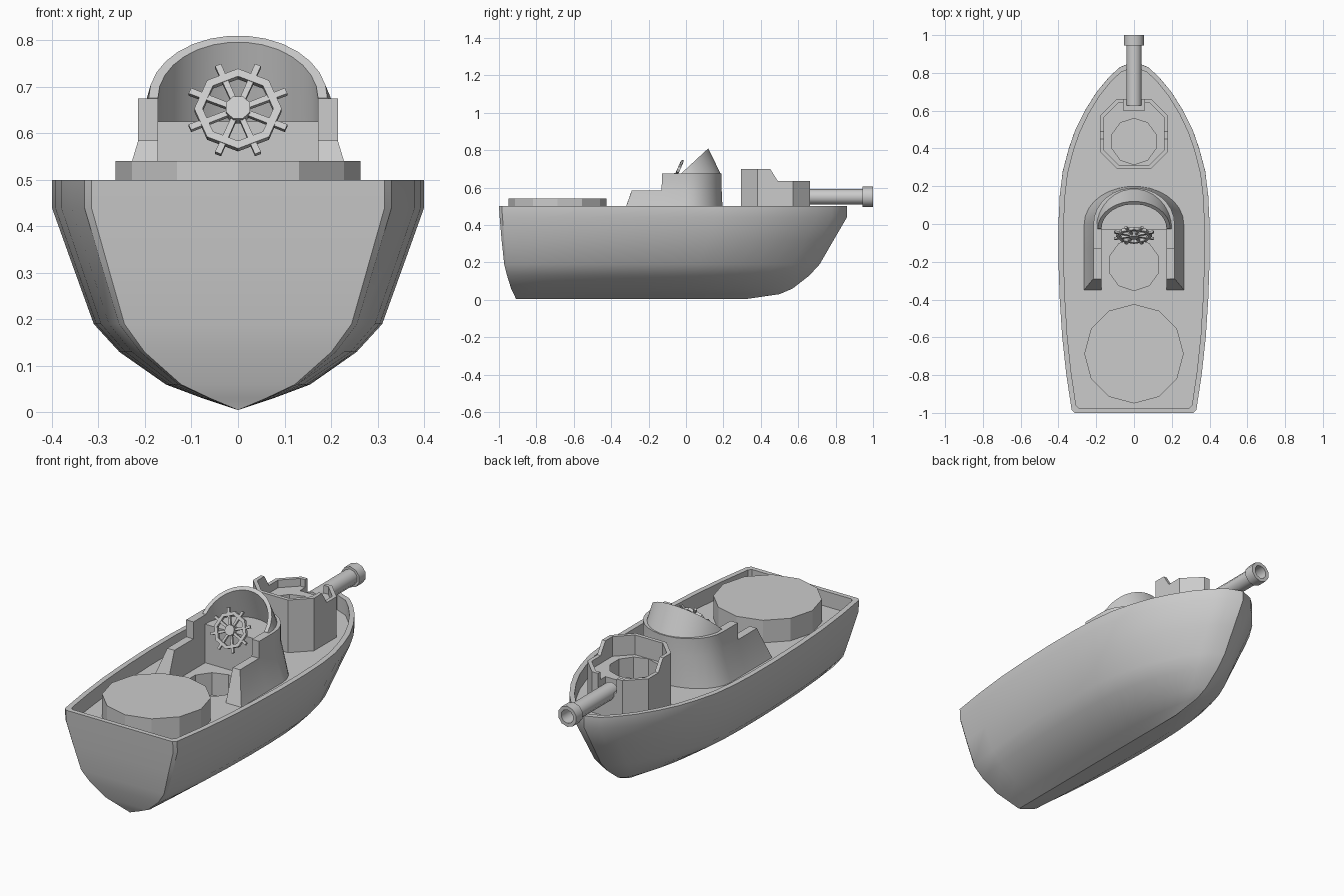
import bpy, bmesh
from math import sin, cos, pi, radians
from mathutils import Matrix

if "Cube" in bpy.data.objects:
    bpy.data.objects.remove(bpy.data.objects["Cube"])


def loft(name, rings, cap0=True, cap1=True, smooth=None):
    bm = bmesh.new()
    rows = [[bm.verts.new(p) for p in r] for r in rings]
    n = len(rows[0])
    for a, b in zip(rows, rows[1:]):
        for i in range(n):
            j = (i + 1) % n
            bm.faces.new((a[i], a[j], b[j], b[i]))
    if cap0:
        bm.faces.new(rows[0])
    if cap1:
        bm.faces.new(rows[-1])
    bmesh.ops.remove_doubles(bm, verts=bm.verts, dist=0.0002)
    bmesh.ops.recalc_face_normals(bm, faces=bm.faces)
    me = bpy.data.meshes.new(name)
    bm.to_mesh(me)
    bm.free()
    ob = bpy.data.objects.new(name, me)
    bpy.context.collection.objects.link(ob)
    if smooth:
        bpy.ops.object.select_all(action='DESELECT')
        ob.select_set(True)
        bpy.context.view_layer.objects.active = ob
        bpy.ops.object.shade_smooth_by_angle(angle=radians(smooth))
    return ob


def prism(name, pts, z0, z1):
    return loft(name, [[(x, y, z) for x, y in pts] for z in (z0, z1)])


def ngon(n, r, cy, off=0.0):
    return [(r * cos(off + 2 * pi * i / n), cy + r * sin(off + 2 * pi * i / n)) for i in range(n)]


def cut(ob, cutter):
    cutter.hide_render = True
    m = ob.modifiers.new("cut", 'BOOLEAN')
    m.operation, m.solver, m.object = 'DIFFERENCE', 'EXACT', cutter
    bpy.context.view_layer.objects.active = ob
    bpy.ops.object.modifier_apply(modifier=m.name)
    bpy.data.objects.remove(cutter, do_unlink=True)


def mirrored(half):
    # stations on the +x side, continued in reverse on the -x side
    return half + [[(-x, y, z) for x, y, z in s] for s in reversed(half)]


DECK = 0.42

# hull: plan outline (y, half width) scaled per height level
plan = [(-1, .315), (-.985, .33), (-.8, .358), (-.6, .38), (-.4, .393), (-.2, .4), (0, .4), (.15, .393),
        (.28, .377), (.4, .345), (.5, .31), (.6, .26), (.7, .197), (.78, .13), (.83, .075), (.86, .0)]


def outline(z, w, ys, yb):
    half = [(x * w / .4, ys + (y + 1) / 1.86 * (yb - ys), z) for y, x in plan]
    return half + [(-x, y, z) for x, y, z in reversed(half[:-1])]


levels = [(0.005, 0, -.91, .33), (.03, .075, -.92, .50), (.06, .155, -.935, .57), (.13, .255, -.957, .66),
          (.19, .31, -.972, .715), (.32, .357, -.986, .79), (.44, .4, -.996, .86), (.5, .4, -1, .86),
          (.5, .372, -.975, .832), (DECK, .372, -.975, .832)]
hull = loft("hull", [outline(*l) for l in levels], cap0=False, smooth=30)
# cockpit well
cut(hull, prism("well_cutter", ngon(10, .137, -.215, pi / 2), .3, .46))

# round rear platform
prism("rear_platform", ngon(12, .263, -.687), DECK - .01, .54)

# cabin walls: U-shaped sweep with low arms at the rear and a step up
def wall(pt, top, end=False):
    s = (top - DECK) / .165 if top < .6 else 1
    back = .06 if end else 0
    def p(hw, f, z, dy=0):
        x, y, = pt(hw, f)
        return (x, y - dy, z)
    zmid = min(top - .001, .583)
    return [p(.265, .2, DECK - .005, back), p(.215, .192, zmid), p(.215, .192, top),
            p(.172, .165, top), p(.172, .165, DECK - .005, back)]


half = [wall(lambda hw, f: (hw, -.29), .585, True)]
half += [wall(lambda hw, f: (hw, -.13), .585), wall(lambda hw, f: (hw, -.129), .675)]
for i in range(8):
    a = i * pi / 15
    half.append(wall(lambda hw, f: (hw * cos(a), f * sin(a)), .675))
loft("cabin_wall", mirrored(half), smooth=25)

# slanted windscreen hood
half = []
for i in range(8):
    a = i * pi / 15
    c, s = cos(a), sin(a)
    half.append([(.202 * c, -.03 + .218 * s, .67), (.192 * c, -.025 + .145 * s, .676 + .134 * s),
                 (.172 * c, -.025 + .13 * s, .676 + .12 * s), (.175 * c, -.03 + .195 * s, .62)])
loft("windscreen", mirrored(half), smooth=25)

# dashboard filling the front of the cabin
arc = [(.18 * cos(i * pi / 14), .175 * sin(i * pi / 14)) for i in range(15)]
prism("dashboard", [(.18, -.03)] + arc + [(-.18, -.03)], DECK - .005, .625)

# steering wheel, built facing z and tilted upright
def oct_ring(r, z):
    return [(x, y, z) for x, y in ngon(8, r, 0)]


parts = []
h = .008
parts.append(loft("wheel_rim", [oct_ring(.094, -h), oct_ring(.094, h), oct_ring(.076, h),
                                oct_ring(.076, -h), oct_ring(.094, -h)], False, False))
parts.append(prism("wheel_hub", ngon(8, .028, 0, pi / 8), -.012, .014))
for k in range(8):
    sp = prism("wheel_spoke", [(.02, -.006), (.112, -.007), (.112, .007), (.02, .006)], -.006, .006)
    sp.data.transform(Matrix.Rotation(pi / 8 + k * pi / 4, 4, 'Z'))
    parts.append(sp)
tilt = Matrix.Translation((0, -.06, .65)) @ Matrix.Rotation(radians(66), 4, 'X')
for o in parts:
    o.data.transform(tilt)
loft("wheel_column", [[(x, y, z) for x, z in ngon(8, .014, .645)] for y in (-.06, -.02)])

# gun turret: octagonal tub, lowered at the front, with a gunner's well
def octagon(d):
    w, l, c = .18 - d, .185 - d, .09 - d * .6
    q = [(w, l - c), (w - c, l)]
    pts = q + [(-x, y) for x, y in reversed(q)]
    return [(x, y + .478) for x, y in pts + [(-x, -y) for x, y in pts]]


turret = prism("turret", octagon(0), DECK - .01, .7)
cut(turret, prism("inner_cutter", octagon(.02), .595, .8))
side = [(.45, .75), (.45, .70), (.49, .636), (.75, .636), (.75, .75)]
cut(turret, loft("slope_cutter", [[(x, y, z) for y, z in side] for x in (-.3, .3)]))
cut(turret, prism("well_cutter", ngon(10, .122, .437, pi / 10), .47, .8))
cut(turret, prism("notch_cutter", [(-.055, .6), (.055, .6), (.055, .72), (-.055, .72)], .56, .8))

# gun barrel with a wider hollow muzzle
prof = [(.042, .628), (.042, .945), (.055, .945), (.055, 1), (.036, 1), (.036, .9)]
loft("gun_barrel", [[(x, y, z) for x, z in ngon(10, r, .55, pi / 10)] for r, y in prof], smooth=40)
